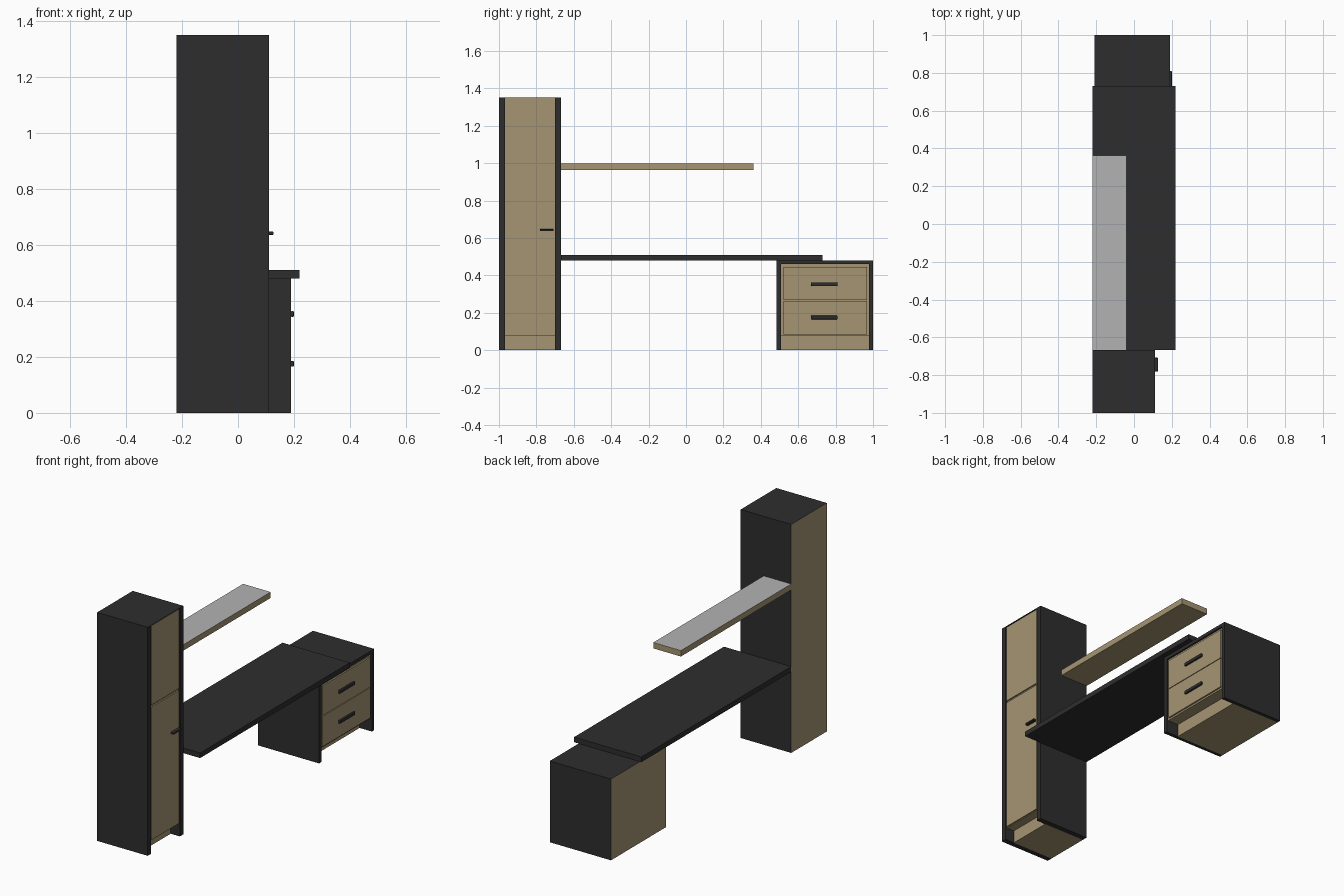
import bpy, bmesh
from mathutils import Vector

if "Cube" in bpy.data.objects:
    bpy.data.objects.remove(bpy.data.objects["Cube"])


def material(name, rgb):
    m = bpy.data.materials.new(name)
    m.diffuse_color = (*rgb, 1)
    m.use_nodes = True
    m.node_tree.nodes["Principled BSDF"].inputs["Base Color"].default_value = m.diffuse_color
    return m


DARK = material("dark_laminate", (0.027, 0.027, 0.027))
WOOD = material("light_wood", (0.38, 0.30, 0.17))
GREY = material("grey_surface", (0.45, 0.45, 0.45))


def finish(name, bm, mats):
    bmesh.ops.recalc_face_normals(bm, faces=bm.faces)
    me = bpy.data.meshes.new(name)
    for m in mats:
        me.materials.append(m)
    bm.to_mesh(me)
    bm.free()
    ob = bpy.data.objects.new(name, me)
    bpy.context.collection.objects.link(ob)
    return ob


def box(name, x, y, z, mat, accent=None, side=None, bevel=0):
    """Box from ranges; faces pointing along `side` take the accent material."""
    bm = bmesh.new()
    bmesh.ops.create_cube(bm, size=1)
    for v in bm.verts:
        v.co = Vector([r[0] if c < 0 else r[1] for c, r in zip(v.co, (x, y, z))])
    bm.normal_update()
    if accent:
        for f in bm.faces:
            f.material_index = int(f.normal.dot(Vector(side)) > 0.9)
    ob = finish(name, bm, [mat, accent] if accent else [mat])
    if bevel:
        b = ob.modifiers.new("rounded_edges", 'BEVEL')
        b.width, b.segments = bevel, 2
    return ob


def carcass(name, y, profile):
    """Wood body with toe recess: x/z profile extruded along y."""
    bm = bmesh.new()
    face = bm.faces.new([bm.verts.new((px, y[0], pz)) for px, pz in profile])
    ext = bmesh.ops.extrude_face_region(bm, geom=[face])
    moved = [v for v in ext["geom"] if isinstance(v, bmesh.types.BMVert)]
    bmesh.ops.translate(bm, verts=moved, vec=(0, y[1] - y[0], 0))
    return finish(name, bm, [WOOD])


def unit(name, x, y, h, t, toe, top):
    """Cabinet shell: dark sides and top, wood back, recessed toe board."""
    inner = (y[0] + t, y[1] - t)
    front = x[1] - 0.01
    carcass(name + "_body", inner, [(x[0], 0), (x[1] - toe, 0), (x[1] - toe, 0.075),
                                    (front, 0.075), (front, h - top), (x[0], h - top)])
    for label, r in (("left", (y[0], inner[0])), ("right", (inner[1], y[1]))):
        box(f"{name}_{label}_panel", x, r, (0, h), DARK, WOOD, (-1, 0, 0))
    box(name + "_top", x, inner, (h - top, h), DARK, WOOD, (-1, 0, 0))


# Tall cabinet with two doors
unit("tall_cabinet", (-0.22, 0.11), (-1, -0.668), 1.35, 0.032, 0.06, 0.003)
for label, z in (("lower", (0.078, 0.864)), ("upper", (0.876, 1.343))):
    box(f"{label}_door", (0.095, 0.108), (-0.963, -0.706), z, WOOD)
box("door_handle", (0.107, 0.127), (-0.78, -0.708), (0.636, 0.647), DARK, bevel=0.002)

# Drawer pedestal with two drawers
unit("pedestal", (-0.21, 0.19), (0.485, 1), 0.48, 0.022, 0.08, 0.02)
for label, z, hz in (("lower", (0.085, 0.264), 0.175), ("upper", (0.268, 0.445), 0.353)):
    box(f"{label}_drawer", (0.17, 0.189), (0.52, 0.967), z, WOOD)
    box(f"{label}_drawer_handle", (0.187, 0.2), (0.667, 0.81),
        (hz - 0.01, hz + 0.01), DARK, bevel=0.004)

# Desk top and wall shelf
box("desk_top", (-0.22, 0.22), (-0.668, 0.73), (0.48, 0.51), DARK)
box("wall_shelf", (-0.22, -0.04), (-0.668, 0.362), (0.963, 0.998), WOOD, GREY, (0, 0, 1))
